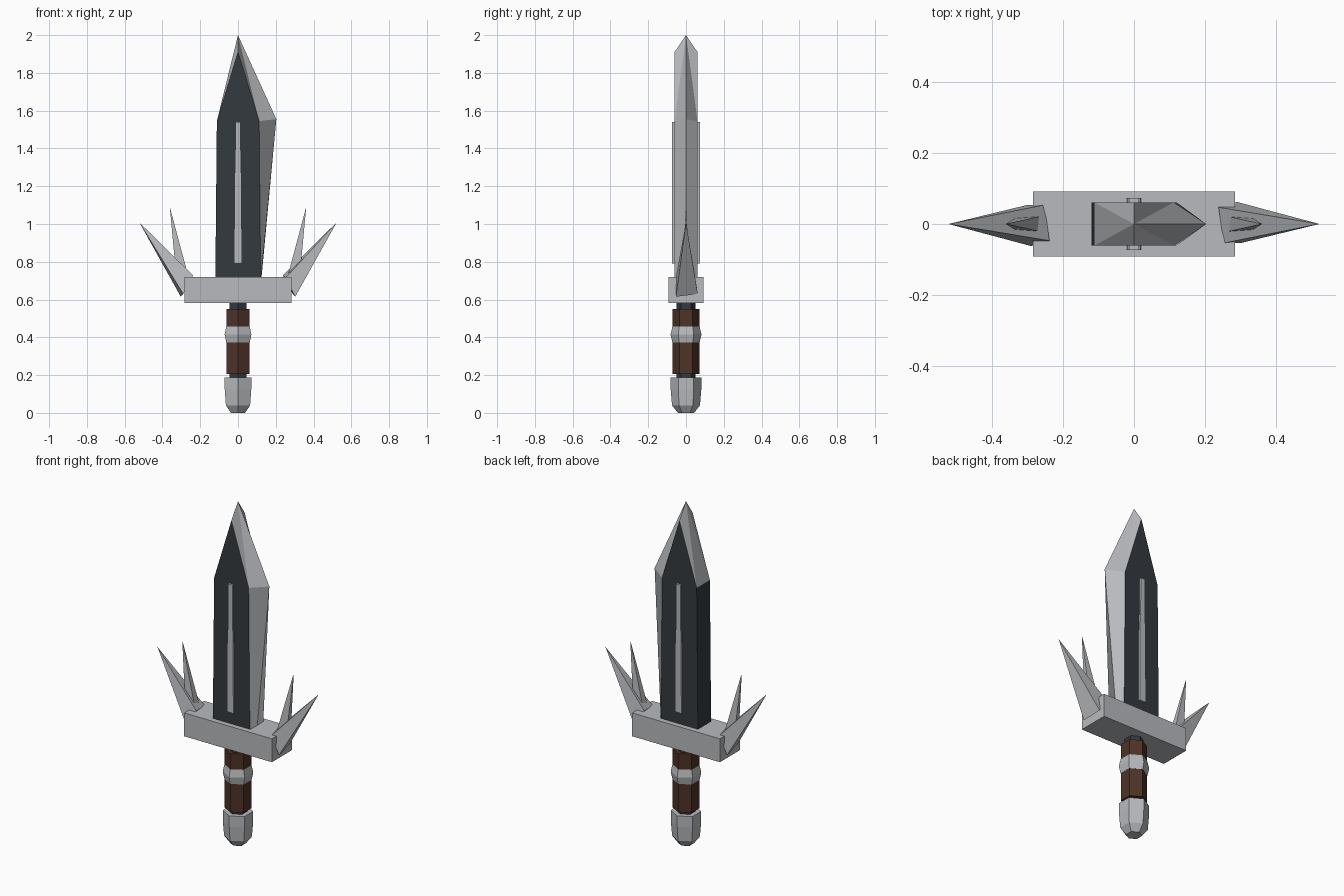
import bpy, bmesh, math
from mathutils import Vector

if "Cube" in bpy.data.objects:
    bpy.data.objects.remove(bpy.data.objects["Cube"])


def material(name, rgb):
    m = bpy.data.materials.new(name)
    m.diffuse_color = (*rgb, 1)
    m.use_nodes = True
    m.node_tree.nodes["Principled BSDF"].inputs["Base Color"].default_value = m.diffuse_color
    return m


STEEL = material("pale steel", (0.48, 0.49, 0.51))
DARK = material("dark iron", (0.033, 0.042, 0.050))
LEATHER = material("brown leather", (0.076, 0.033, 0.020))


def build(name, verts, faces, mats, indices=None):
    """Make a flat-shaded closed mesh object with outward normals."""
    mesh = bpy.data.meshes.new(name)
    mesh.from_pydata([tuple(v) for v in verts], [], faces)
    for m in mats:
        mesh.materials.append(m)
    for i, p in enumerate(mesh.polygons):
        p.material_index = indices[i] if indices else 0
    bm = bmesh.new()
    bm.from_mesh(mesh)
    bmesh.ops.recalc_face_normals(bm, faces=bm.faces)
    bm.to_mesh(mesh)
    bm.free()
    ob = bpy.data.objects.new(name, mesh)
    bpy.context.collection.objects.link(ob)
    return ob


def loft(name, rings, mat):
    """Skin a stack of equal-length rings and cap both ends."""
    n = len(rings[0])
    verts = [v for r in rings for v in r]
    faces = [list(range(n)), list(range(len(verts) - n, len(verts)))]
    for k in range(len(rings) - 1):
        for i in range(n):
            j = (i + 1) % n
            faces.append([k * n + i, k * n + j, (k + 1) * n + j, (k + 1) * n + i])
    return build(name, verts, faces, [mat])


def hexagon(r, z):
    # one corner points to the front
    return [(r * math.sin(i * math.pi / 3), -r * math.cos(i * math.pi / 3), z) for i in range(6)]


def rect(hx, hy, z):
    return [(-hx, -hy, z), (hx, -hy, z), (hx, hy, z), (-hx, hy, z)]


def hex_part(name, profile, mat):
    return loft(name, [hexagon(r, z) for r, z in profile], mat)


# Handle
hex_part("pommel", [(0.043, 0), (0.074, 0.04), (0.081, 0.125), (0.081, 0.188)], STEEL)
hex_part("handle_core", [(0.051, 0.15), (0.051, 0.60)], DARK)
hex_part("grip", [(0.071, 0.205), (0.071, 0.55)], LEATHER)
hex_part("grip_ring", [(0.072, 0.372), (0.081, 0.412), (0.081, 0.418), (0.072, 0.458)], STEEL)

# Guard
loft("guard", [rect(0.284, 0.092, 0.583), rect(0.284, 0.092, 0.72)], STEEL)

# Blade: dark flat body, steel bevel down the right edge and around the point
outline = [(-0.12, 0.70), (0.12, 0.70), (0.112, 1.545), (0, 1.91), (-0.112, 1.545)]
verts = [(x, y, z) for y in (-0.061, 0.061) for x, z in outline]
verts += [(0.123, 0, 0.70), (0.203, 0, 1.555), (0, 0, 2.0)]   # 10 heel, 11 shoulder, 12 tip
dark = [[0, 1, 2, 3, 4], [5, 6, 7, 8, 9], [0, 4, 9, 5], [0, 1, 10, 6, 5]]
steel = [[4, 12, 9]]
for o in (0, 5):
    steel += [[1 + o, 10, 11, 2 + o], [2 + o, 11, 12], [2 + o, 12, 3 + o], [4 + o, 3 + o, 12]]
build("blade", verts, dark + steel, [DARK, STEEL], [0] * len(dark) + [1] * len(steel))

# Raised bar running up the middle of the blade, on both faces
loft("blade_bar", [rect(0.021, 0.073, 0.79), rect(0.018, 0.073, 1.27),
                   rect(0.015, 0.073, 1.27), rect(0.014, 0.073, 1.54)], STEEL)

# Guard spikes: four-sided pyramids, the left ones turned half round
large = [(0.290, 0.062, 0.630), (0.303, -0.053, 0.615), (0.252, -0.054, 0.715), (0.238, 0.047, 0.728)]
small = [(0.325, 0.022, 0.70), (0.325, -0.022, 0.70), (0.262, -0.022, 0.72), (0.262, 0.022, 0.72)]
sides = [[0, 1, 2, 3]] + [[i, (i + 1) % 4, 4] for i in range(4)]
for side, s in (("right", 1), ("left", -1)):
    for name, base, tip in (("large", large, (0.522, 0, 1.008)), ("small", small, (0.361, 0, 1.09))):
        pts = [(s * x, s * y, z) for x, y, z in base + [tip]]
        build(f"{name}_spike_{side}", pts, sides, [STEEL])
